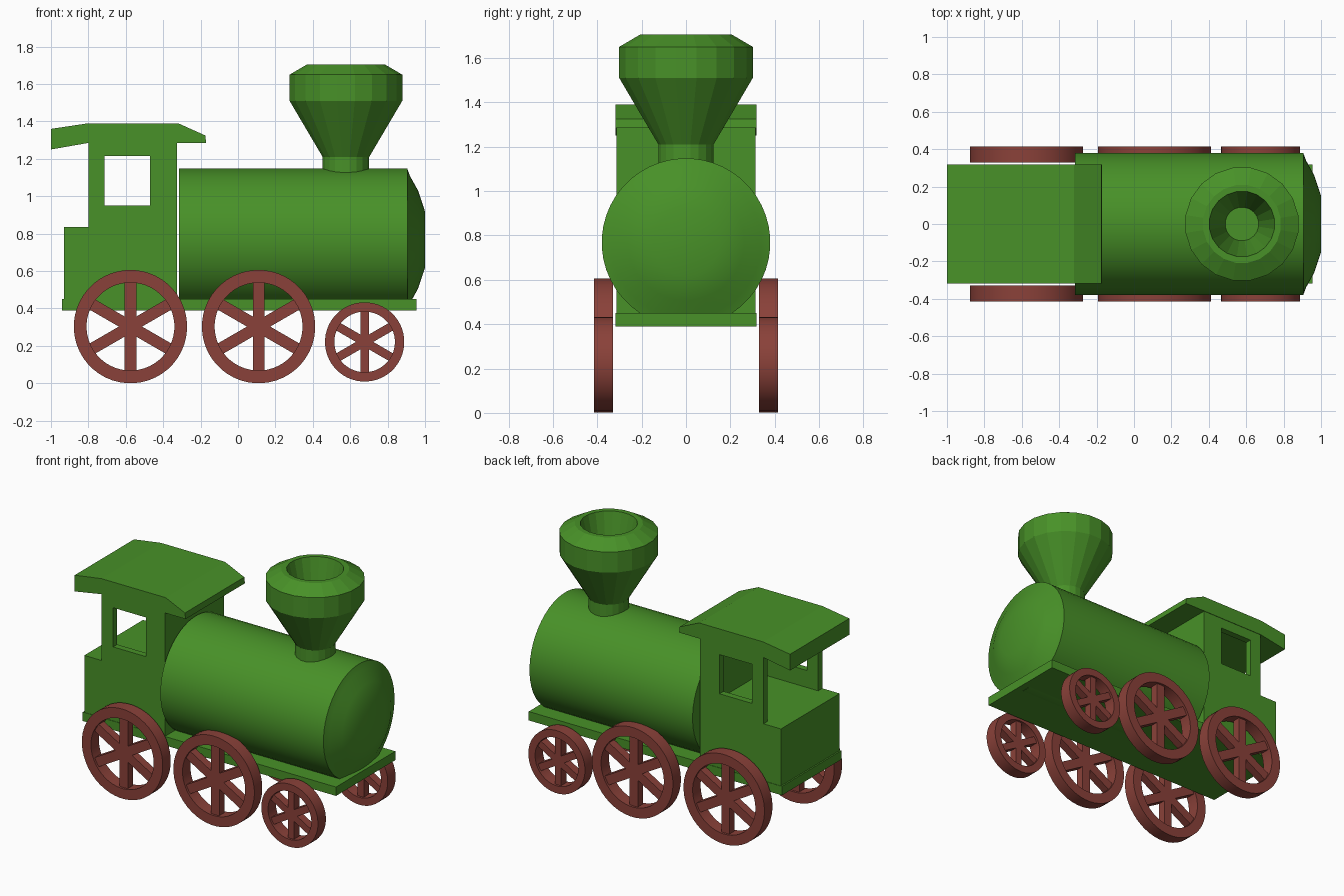
import bpy, bmesh, math
from mathutils import Vector

if "Cube" in bpy.data.objects:
    bpy.data.objects.remove(bpy.data.objects["Cube"])


def material(name, rgb):
    m = bpy.data.materials.new(name)
    m.diffuse_color = (*rgb, 1)
    m.use_nodes = True
    m.node_tree.nodes["Principled BSDF"].inputs["Base Color"].default_value = m.diffuse_color
    return m


GREEN = material("engine green", (0.065, 0.284, 0.021))
RED = material("wheel red", (0.254, 0.053, 0.041))


def finish(name, bm, mat, smooth=False):
    bmesh.ops.remove_doubles(bm, verts=bm.verts, dist=1e-5)
    bmesh.ops.recalc_face_normals(bm, faces=bm.faces)
    me = bpy.data.meshes.new(name)
    bm.to_mesh(me)
    bm.free()
    ob = bpy.data.objects.new(name, me)
    bpy.context.collection.objects.link(ob)
    me.materials.append(mat)
    bpy.ops.object.select_all(action='DESELECT')
    bpy.context.view_layer.objects.active = ob
    ob.select_set(True)
    if smooth:
        bpy.ops.object.shade_smooth_by_angle(angle=math.radians(20))
    return ob


def lathe(bm, profile, axis, centre, sides, closed=False):
    """Spin (radius, position) points round the x, y or z axis."""
    rings = []
    for i in range(sides):
        a = 2 * math.pi * (i + 0.5) / sides
        ring = []
        for r, h in profile:
            u, v = r * math.cos(a), r * math.sin(a)
            p = {'x': (h, u, v), 'y': (u, h, v), 'z': (u, v, h)}[axis]
            ring.append(bm.verts.new(Vector(p) + Vector(centre)))
        rings.append(ring)
    n = len(profile)
    for i in range(sides):
        a, b = rings[i], rings[(i + 1) % sides]
        for j in range(n if closed else n - 1):
            k = (j + 1) % n
            if profile[j][0] == 0:
                bm.faces.new((a[j], a[k], b[k]))
            elif profile[k][0] == 0:
                bm.faces.new((a[j], a[k], b[j]))
            else:
                bm.faces.new((a[j], a[k], b[k], b[j]))


def prism(name, outline, y0, y1, mat):
    """Extrude an (x, z) outline along y."""
    bm = bmesh.new()
    f = bm.faces.new([bm.verts.new((x, y0, z)) for x, z in outline])
    out = bmesh.ops.extrude_face_region(bm, geom=[f])
    for v in out['geom']:
        if isinstance(v, bmesh.types.BMVert):
            v.co.y = y1
    return finish(name, bm, mat)


def rect(x0, x1, z0, z1):
    return [(x0, z0), (x1, z0), (x1, z1), (x0, z1)]


def cut(ob, cutter):
    mod = ob.modifiers.new("cut", 'BOOLEAN')
    mod.operation, mod.solver, mod.object = 'DIFFERENCE', 'EXACT', cutter
    bpy.context.view_layer.objects.active = ob
    bpy.ops.object.modifier_apply(modifier=mod.name)
    bpy.data.objects.remove(cutter)


# Chassis plate
prism("chassis", rect(-0.94, 0.955, 0.39, 0.45), -0.317, 0.317, GREEN)

# Boiler with domed front
bm = bmesh.new()
lathe(bm, [(0, -0.315), (0.38, -0.315), (0.38, 0.905), (0.34, 0.92),
           (0.262, 0.963), (0.15, 1.0), (0, 1.0)], 'x', (0, 0, 0.768), 48)
finish("boiler", bm, GREEN, True)

# Funnel chimney, hollow at the top
bm = bmesh.new()
lathe(bm, [(0, 1.08), (0.126, 1.08), (0.126, 1.21), (0.305, 1.51), (0.305, 1.65),
           (0.21, 1.705), (0.176, 1.705), (0.09, 1.33), (0, 1.33)],
      'z', (0.577, 0, 0), 20)
finish("chimney", bm, GREEN)

# Cab: stepped block, hollowed from the open back, window through both sides
cab = prism("cab", [(-0.93, 0.45), (-0.325, 0.45), (-0.325, 1.30), (-0.80, 1.30),
                    (-0.80, 0.835), (-0.93, 0.835)], -0.314, 0.314, GREEN)
cut(cab, prism("hollow", rect(-1.1, -0.37, 0.835, 1.5), -0.27, 0.27, GREEN))
cut(cab, prism("window", rect(-0.715, -0.47, 0.95, 1.215), -0.5, 0.5, GREEN))

# Roof with sloping ends
prism("roof", [(-1.0, 1.25), (-0.80, 1.285), (-0.17, 1.285), (-0.175, 1.325),
               (-0.32, 1.39), (-0.80, 1.39), (-1.0, 1.36)], -0.317, 0.317, GREEN)

# Spoked wheels on both sides
for label, x, r, inner, w in (("rear", -0.575, 0.303, 0.235, 0.031),
                              ("middle", 0.11, 0.303, 0.235, 0.031),
                              ("front", 0.677, 0.212, 0.162, 0.023)):
    z = 0.303 if r > 0.3 else 0.221
    for side, s in (("right", -1), ("left", 1)):
        bm = bmesh.new()
        lathe(bm, [(inner, 0.33), (r, 0.33), (r, 0.415), (inner, 0.415)],
              'y', (0, 0, 0), 48, True)
        for k in range(6):
            a = math.radians(30 + 60 * k)
            d, n = Vector((math.cos(a), 0, math.sin(a))), Vector((-math.sin(a), 0, math.cos(a)))
            start = w * math.sqrt(3)
            # Spoke ends meet in a point at the wheel centre
            pts = [Vector(), d * start - n * w, d * (inner + 0.01) - n * w,
                   d * (inner + 0.01) + n * w, d * start + n * w]
            lo = [bm.verts.new(p + Vector((0, 0.345, 0))) for p in pts]
            hi = [bm.verts.new(p + Vector((0, 0.40, 0))) for p in pts]
            bm.faces.new(lo)
            bm.faces.new(hi)
            for j in (1, 2, 3):
                bm.faces.new((lo[j], lo[j + 1], hi[j + 1], hi[j]))
        for v in bm.verts:
            v.co = (v.co.x + x, v.co.y * s, v.co.z + z)
        finish(f"{label}_wheel_{side}", bm, RED, True)
